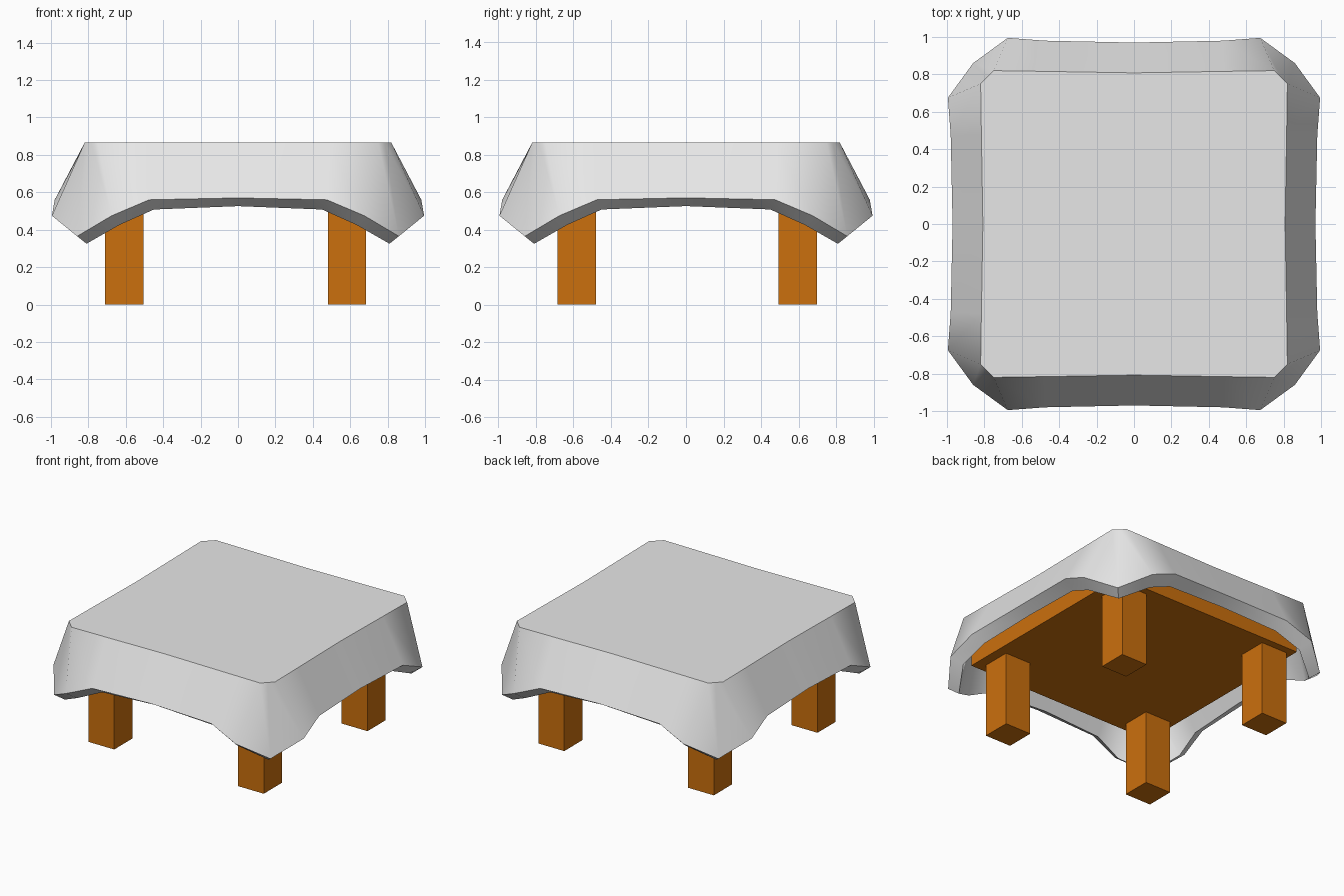
import bpy, bmesh, math

if "Cube" in bpy.data.objects:
    bpy.data.objects.remove(bpy.data.objects["Cube"])


def material(name, rgb):
    m = bpy.data.materials.new(name)
    m.diffuse_color = (*rgb, 1)
    m.use_nodes = True
    m.node_tree.nodes["Principled BSDF"].inputs["Base Color"].default_value = m.diffuse_color
    return m


cloth_mat = material("light grey cloth", (0.8, 0.8, 0.8))
wood_mat = material("orange wood", (0.6, 0.16, 0.004))


def box(name, x0, x1, y0, y1, z0, z1, mat):
    bpy.ops.mesh.primitive_cube_add(size=1, location=((x0 + x1) / 2, (y0 + y1) / 2, (z0 + z1) / 2))
    ob = bpy.context.object
    ob.name = name
    ob.scale = (x1 - x0, y1 - y0, z1 - z0)
    bpy.ops.object.transform_apply(location=False, rotation=False, scale=True)
    ob.data.materials.append(mat)
    return ob


# Wooden frame: thick table board and four square legs
box("table_board", -0.755, 0.755, -0.75, 0.75, 0.53, 0.72, wood_mat)
for side, x in (("left", -0.71), ("right", 0.48)):
    for end, y in (("front", -0.685), ("back", 0.493)):
        box(f"{end}_{side}_leg", x, x + 0.205, y, y + 0.205, 0, 0.54, wood_mat)


# Draped cloth: each ring is given from corner to middle of one side (across, out, z),
# then mirrored along the side and turned to all four sides
def ring(bm, half):
    side = [(-a, -o, z) for a, o, z in half] + [(a, -o, z) for a, o, z in half[-2:0:-1]]
    verts = []
    for k in range(4):
        c, s = round(math.cos(k * math.pi / 2)), round(math.sin(k * math.pi / 2))
        verts += [bm.verts.new((c * x - s * y, s * x + c * y, z)) for x, y, z in side]
    return verts


bm = bmesh.new()
top = ring(bm, [(0.785, 0.785, 0.865), (0.75, 0.82, 0.865), (0.48, 0.816, 0.865), (0, 0.808, 0.865)])
hem = ring(bm, [(0.86, 0.86, 0.365), (0.675, 0.995, 0.475), (0.475, 0.98, 0.56), (0, 0.97, 0.57)])
hem_in = ring(bm, [(0.81, 0.81, 0.325), (0.635, 0.92, 0.425), (0.45, 0.90, 0.508), (0, 0.89, 0.526)])
top_in = ring(bm, [(0.735, 0.735, 0.79), (0.70, 0.76, 0.79), (0.45, 0.757, 0.79), (0, 0.752, 0.79)])
bm.faces.new(top)
bm.faces.new(top_in[::-1])
for a, b in ((top, hem), (hem, hem_in), (hem_in, top_in)):
    for i in range(len(a)):
        j = (i + 1) % len(a)
        bm.faces.new((a[i], b[i], b[j], a[j]))
bmesh.ops.recalc_face_normals(bm, faces=bm.faces)
me = bpy.data.meshes.new("cloth_cover")
bm.to_mesh(me)
bm.free()
cloth = bpy.data.objects.new("cloth_cover", me)
bpy.context.collection.objects.link(cloth)
me.materials.append(cloth_mat)
bpy.ops.object.select_all(action='DESELECT')
cloth.select_set(True)
bpy.context.view_layer.objects.active = cloth
bpy.ops.object.shade_smooth_by_angle(angle=math.radians(45))
